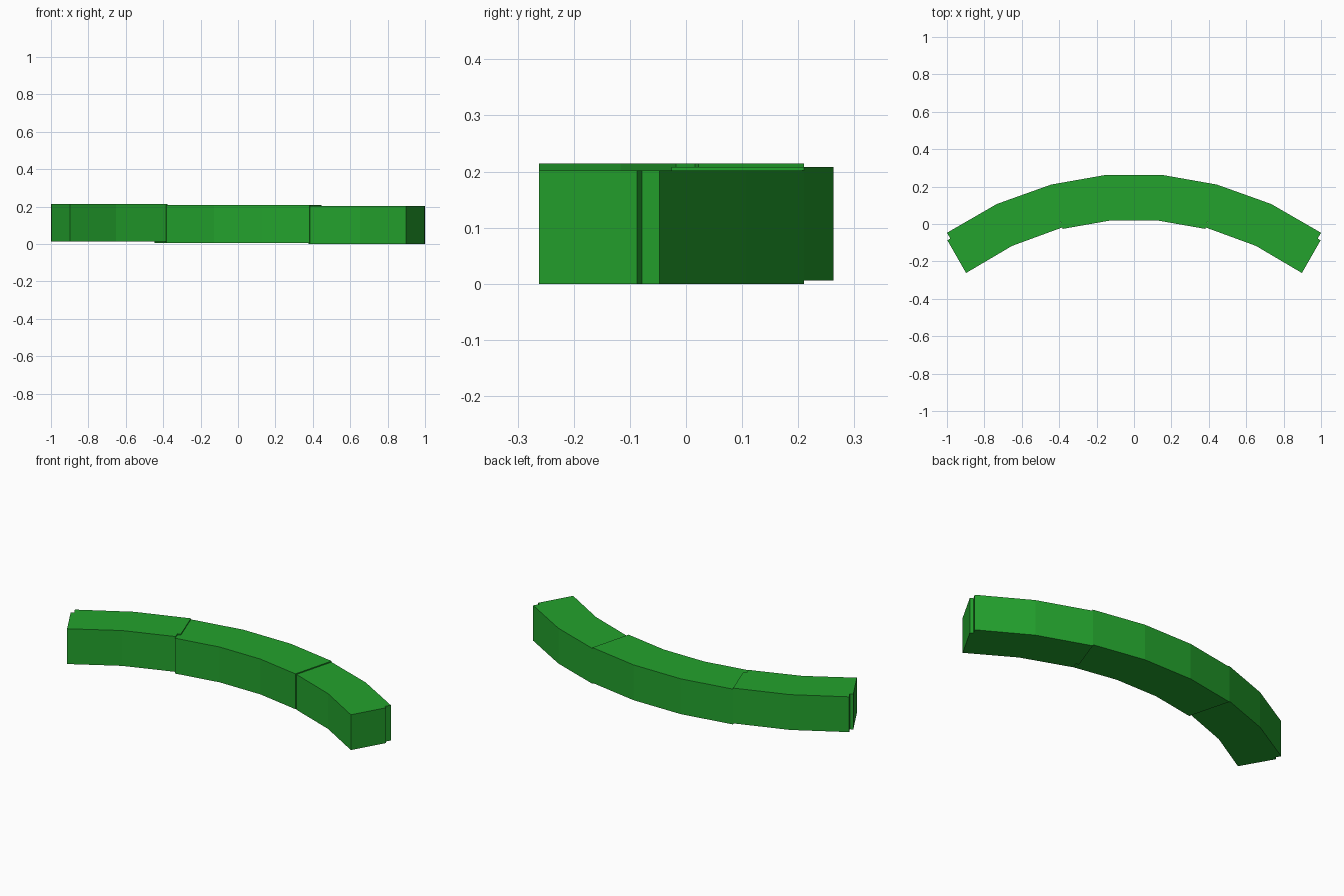
import bpy
import bmesh
import math

if "Cube" in bpy.data.objects:
    bpy.data.objects.remove(bpy.data.objects["Cube"])

HEIGHT = 0.202      # thickness of every piece
R_OUT, R_IN, CY = 1.72, 1.475, -1.451   # facet corners lie on these arcs

green = bpy.data.materials.new("green")
green.diffuse_color = (0.017, 0.36, 0.026, 1)
green.use_nodes = True
green.node_tree.nodes["Principled BSDF"].inputs["Base Color"].default_value = green.diffuse_color


def arc(radius, degrees):
    a = math.radians(degrees)
    return (radius * math.sin(a), CY + radius * math.cos(a))


def slab(name, outline, z):
    """Extrude a flat outline straight up."""
    bm = bmesh.new()
    face = bm.faces.new([bm.verts.new((x, y, z)) for x, y in outline])
    top = bmesh.ops.extrude_face_region(bm, geom=[face])["geom"]
    bmesh.ops.translate(bm, vec=(0, 0, HEIGHT),
                        verts=[v for v in top if isinstance(v, bmesh.types.BMVert)])
    bmesh.ops.recalc_face_normals(bm, faces=bm.faces)
    mesh = bpy.data.meshes.new(name)
    bm.to_mesh(mesh)
    bm.free()
    mesh.materials.append(green)
    obj = bpy.data.objects.new(name, mesh)
    bpy.context.collection.objects.link(obj)


# Middle piece: three straight facets
middle = [arc(R_OUT, a) for a in (-15, -5, 5, 15)]
middle += [arc(R_IN, a) for a in (15, 5, -5, -15)]
slab("middle_segment", middle, 0.006)

# Side pieces: two facets, square ends with a small stepped notch in each
side = [(0.445, 0.21), (0.733, 0.107),             # outer edge
        (1.0, -0.047), (0.982, -0.078),            # notch at the far end
        (0.998, -0.087), (0.898, -0.262),
        (0.652, -0.117),                           # inner edge
        (0.382, -0.018), (0.394, 0.016), (0.377, 0.022)]  # notch at the joint
slab("right_segment", side, 0.0)
slab("left_segment", [(-x, y) for x, y in side], 0.012)
